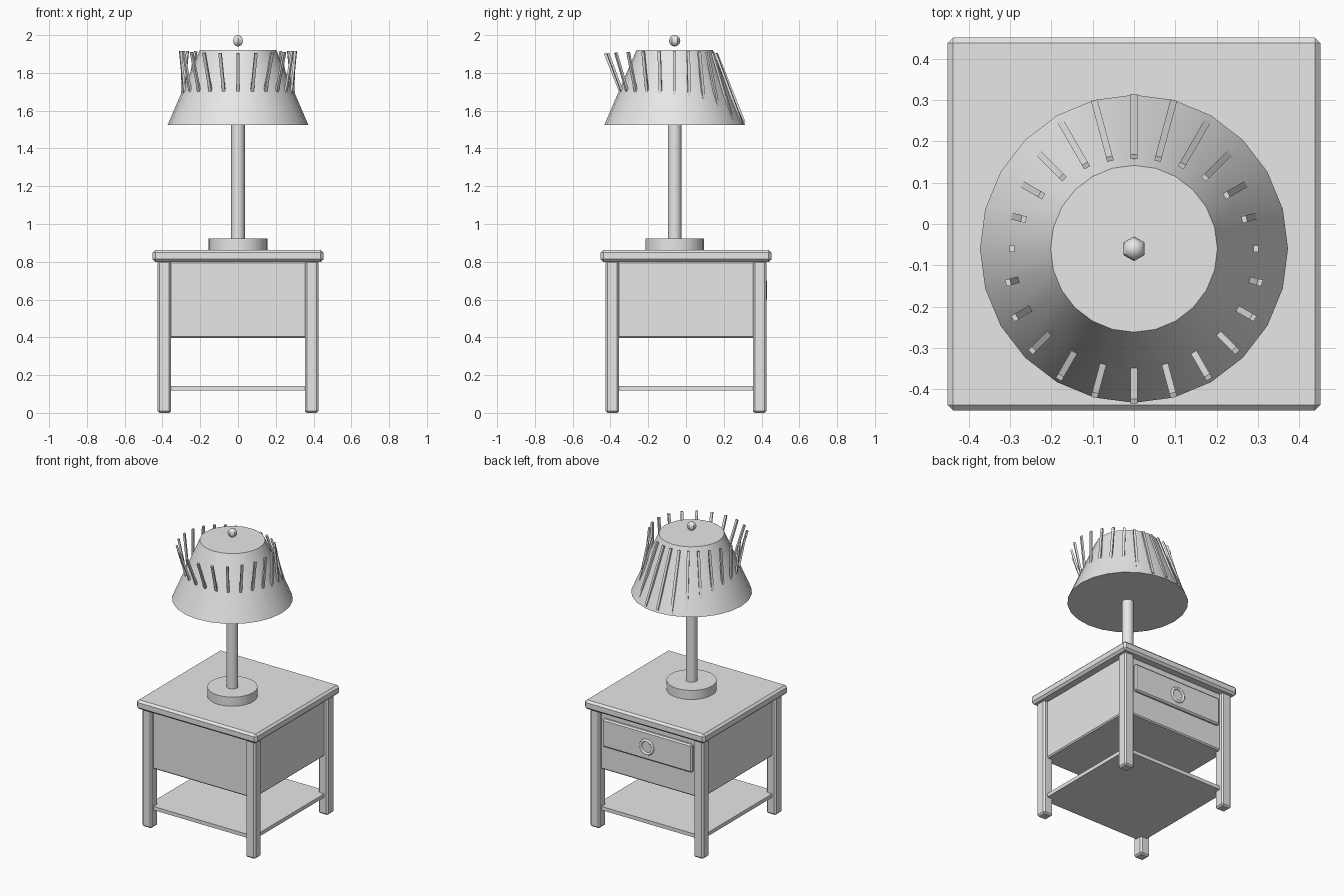
import bpy
import bmesh
import math
from mathutils import Matrix

if "Cube" in bpy.data.objects:
    bpy.data.objects.remove(bpy.data.objects["Cube"], do_unlink=True)

# One plain grey for everything
GREY = (0.8, 0.8, 0.8, 1.0)
grey = bpy.data.materials.new("plain_grey")
grey.use_nodes = True
grey.diffuse_color = GREY
grey.node_tree.nodes["Principled BSDF"].inputs["Base Color"].default_value = GREY


def finish(name, bm, location=(0, 0, 0), smooth=False, bevel=0):
    mesh = bpy.data.meshes.new(name)
    bm.to_mesh(mesh)
    bm.free()
    mesh.materials.append(grey)
    obj = bpy.data.objects.new(name, mesh)
    obj.location = location
    bpy.context.collection.objects.link(obj)
    if bevel:
        mod = obj.modifiers.new("chamfer", "BEVEL")
        mod.width = bevel
        mod.segments = 1
    if smooth:
        bpy.ops.object.select_all(action="DESELECT")
        obj.select_set(True)
        bpy.context.view_layer.objects.active = obj
        bpy.ops.object.shade_smooth_by_angle(angle=math.radians(50))
    return obj


def box(name, size, location, bevel=0):
    bm = bmesh.new()
    bmesh.ops.create_cube(bm, size=1)
    bmesh.ops.scale(bm, vec=size, verts=bm.verts)
    return finish(name, bm, location, bevel=bevel)


def cone(name, r_bottom, r_top, z0, z1, y):
    bm = bmesh.new()
    bmesh.ops.create_cone(bm, cap_ends=True, segments=24, radius1=r_bottom,
                          radius2=r_top, depth=z1 - z0)
    return finish(name, bm, (0, y, (z0 + z1) / 2), smooth=True)


# Table: top, cabinet body, shelf and legs
box("table_top", (0.904, 0.904, 0.062), (0, 0, 0.831), bevel=0.014)
box("cabinet_body", (0.8, 0.8, 0.405), (0, 0, 0.6), bevel=0.008)
box("lower_shelf", (0.8, 0.8, 0.025), (0, 0, 0.131))
for side, x in (("left", 0.39), ("right", -0.39)):
    for end, y in (("front", -0.39), ("back", 0.39)):
        box(f"{end}_{side}_leg", (0.072, 0.072, 0.805), (x, y, 0.4025), bevel=0.01)

# Drawer front with its ring pull, on the back side
box("drawer_front", (0.675, 0.04, 0.19), (0, 0.4, 0.657), bevel=0.009)
bpy.ops.mesh.primitive_torus_add(major_radius=0.045, minor_radius=0.009,
                                 major_segments=24, minor_segments=8,
                                 location=(0, 0.42, 0.65),
                                 rotation=(math.pi / 2, 0, 0))
pull = bpy.context.object
pull.name = "drawer_ring_pull"
pull.data.materials.append(grey)
bpy.ops.object.shade_smooth_by_angle(angle=math.radians(60))

# Lamp: foot, pole, shade and finial
LAMP_Y = -0.06
cone("lamp_foot", 0.155, 0.155, 0.86, 0.924, LAMP_Y)
cone("lamp_pole", 0.036, 0.036, 0.9, 1.6, LAMP_Y)
cone("lamp_shade", 0.373, 0.202, 1.523, 1.922, LAMP_Y)
bm = bmesh.new()
bmesh.ops.create_uvsphere(bm, u_segments=6, v_segments=8, radius=0.03)
finish("lamp_finial", bm, (0, LAMP_Y, 1.97), smooth=True)

# Ribs: a ring of slats whose radial lean fades from the back round to the front
bm = bmesh.new()
for i in range(24):
    angle = i * math.tau / 24
    lean = -0.38 * math.sin(angle)
    place = (Matrix.Rotation(angle, 4, "Z")
             @ Matrix.Translation((0.296, 0, 1.72))
             @ Matrix.Rotation(lean, 4, "Y")
             @ Matrix.Diagonal((0.012, 0.016, 0.394, 1)))
    bmesh.ops.create_cube(bm, size=1, matrix=place)
finish("shade_ribs", bm, (0, LAMP_Y, 0))
